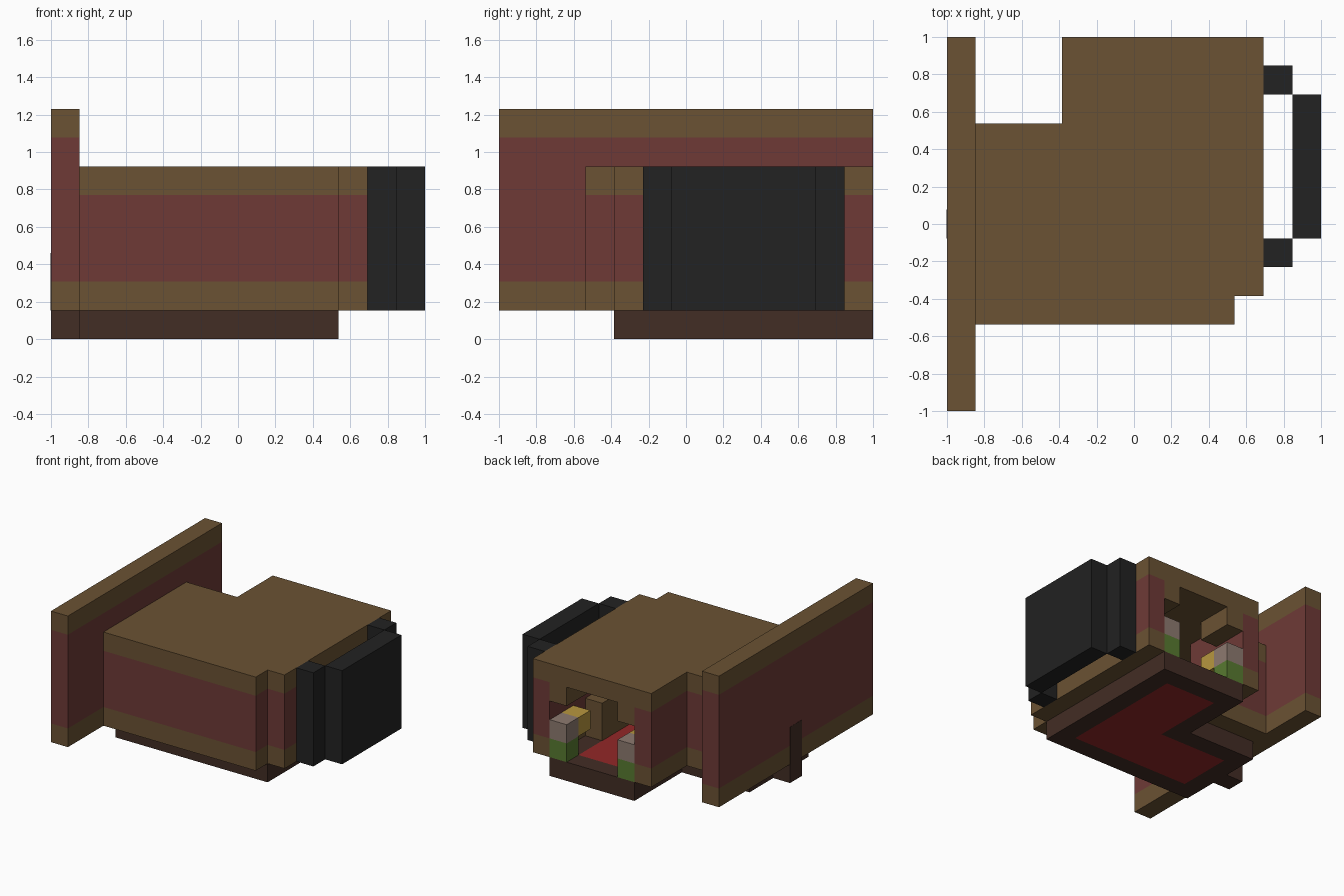
import bpy, bmesh
from mathutils import Vector

cube = bpy.data.objects.get("Cube")
if cube:
    bpy.data.objects.remove(cube, do_unlink=True)

U = 2 / 13  # one building block


def material(name, r, g, b):
    m = bpy.data.materials.new(name)
    m.use_nodes = True
    m.diffuse_color = (r, g, b, 1)
    m.node_tree.nodes["Principled BSDF"].inputs["Base Color"].default_value = (r, g, b, 1)
    return m


TIMBER = material("brown timber", 0.145, 0.084, 0.033)
BRICK = material("dull red brick", 0.156, 0.042, 0.037)
DARK = material("dark wood", 0.055, 0.026, 0.018)
BLACK = material("black", 0.016, 0.016, 0.016)
CARPET = material("red carpet", 0.29, 0.021, 0.021)
YELLOW = material("golden yellow", 0.48, 0.31, 0.05)
GREEN = material("grass green", 0.098, 0.195, 0.03)
GREY = material("warm grey", 0.27, 0.195, 0.16)


def blocks(name, mats, boxes, cuts=(), rule=None):
    """Boxes given as (x span, y span, z span) in block units, with optional level cuts."""
    bm = bmesh.new()
    for spans in boxes:
        lo, hi = zip(*spans)
        made = bmesh.ops.create_cube(bm, size=1)["verts"]
        for v in made:
            v.co = Vector([hi[i] if v.co[i] > 0 else lo[i] for i in range(3)])
    for z in cuts:
        bmesh.ops.bisect_plane(bm, geom=bm.verts[:] + bm.edges[:] + bm.faces[:],
                               plane_co=(0, 0, z), plane_no=(0, 0, 1))
    for f in bm.faces:
        f.material_index = rule(f.calc_center_median().z) if rule else 0
    for v in bm.verts:
        v.co = Vector((v.co.x - 6.5, v.co.y - 6.5, v.co.z)) * U
    me = bpy.data.meshes.new(name)
    bm.to_mesh(me)
    bm.free()
    for m in mats:
        me.materials.append(m)
    ob = bpy.data.objects.new(name, me)
    bpy.context.collection.objects.link(ob)
    return ob


def banded(name, x, y, top, brick_top):
    """Brick wall with a timber band at its foot and above brick_top."""
    blocks(name, [TIMBER, BRICK], [(x, y, (1, top))], cuts=(2, brick_top),
           rule=lambda z: int(2 < z < brick_top))


# Walls
banded("tall_end_wall", (0, 1), (0, 13), 8, 7)
banded("front_wall", (1, 10), (3, 4), 5, 5)
banded("bay_side_wall", (10, 11), (4, 13), 5, 5)
banded("wing_back_wall", (1, 4), (9, 10), 5, 5)
banded("wing_side_wall", (4, 5), (9, 13), 5, 5)

# Flat roof
ROOF = (5, 6)
blocks("roof", [TIMBER], [((1, 10), (3, 4), ROOF), ((1, 11), (4, 10), ROOF),
                          ((4, 11), (10, 13), ROOF)])

# Floor border around an L-shaped carpet
F = (0, 1)
blocks("floor_border", [DARK], [
    ((1, 10), (4, 5), F), ((9, 10), (5, 13), F), ((5, 9), (12, 13), F),
    ((5, 6), (8, 12), F), ((1, 5), (8, 9), F), ((1, 2), (5, 8), F),
    ((0, 1), (6, 7), F)])
blocks("carpet", [CARPET], [((2, 9), (5, 8), F), ((6, 9), (8, 12), F)])

# Door showing on both faces of the tall wall
blocks("door", [DARK], [((-0.01, 1.01), (6, 7), (1, 3))])

# Hollow bay on the side
B = (1, 6)
blocks("bay", [BLACK], [((11, 12), (5, 6), B), ((11, 12), (11, 12), B),
                        ((12, 13), (6, 11), B)])

# Matching posts, lamps and brackets on both sides of the open back
for side, x in (("left", (9, 10)), ("right", (5, 6))):
    blocks(side + "_post_foot", [GREEN], [(x, (12, 13), (1, 2))])
    blocks(side + "_post_head", [GREY], [(x, (12, 13), (2, 3))])
    blocks(side + "_lamp", [YELLOW], [(x, (11, 12), (2, 3))])
    blocks(side + "_bracket", [TIMBER], [(x, (11, 13), (4, 5))])

# Long cupboard inside
blocks("cupboard", [TIMBER], [((9, 10), (5, 10), (1, 3))])
